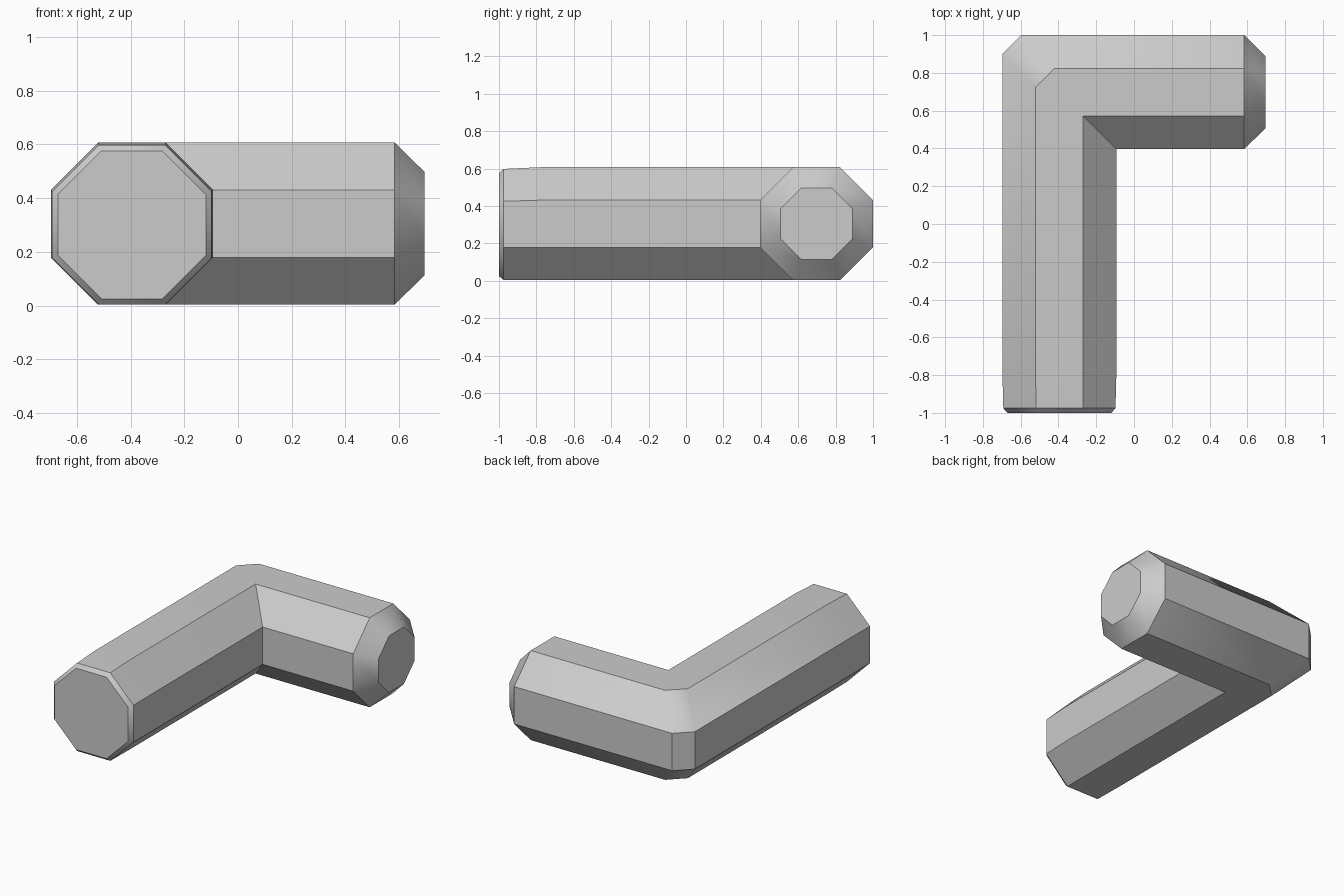
import bpy, bmesh, math

cube = bpy.data.objects.get("Cube")
if cube:
    bpy.data.objects.remove(cube, do_unlink=True)

grey = bpy.data.materials.new("plain grey")
grey.use_nodes = True
colour = (0.6, 0.6, 0.6, 1)
grey.diffuse_color = colour
grey.node_tree.nodes["Principled BSDF"].inputs["Base Color"].default_value = colour

AXIS_X, AXIS_Y, MID_Z = -0.395, 0.698, 0.305
HALF, FLAT, CHAMFER = 0.302, 0.126, 0.1


def octagon(half, flat):
    """Cross-section as (outward, up) offsets; outward is away from the bend."""
    return [(half, flat), (flat, half), (-flat, half), (-half, flat),
            (-half, -flat), (-flat, -half), (flat, -half), (half, -flat)]


def long_ring(y, half, flat, z=MID_Z):
    return [(AXIS_X - u, y, z + v) for u, v in octagon(half, flat)]


def short_ring(x, half, flat):
    return [(x, AXIS_Y + u, MID_Z + v) for u, v in octagon(half, flat)]


def elbow_ring(along_x, along_y):
    """Mitred ring, pulled back along one arm on the outer side only."""
    return [(AXIS_X - u + (along_x if u > 0 else 0),
             AXIS_Y + u - (along_y if u > 0 else 0), MID_Z + v)
            for u, v in octagon(HALF, FLAT)]


# Rings from the front cap, round the elbow, to the end of the short arm
rings = [
    long_ring(-1.0, 0.275, 0.114, 0.3),
    long_ring(-0.975, 0.297, 0.124, 0.301),
    long_ring(-0.78, HALF, FLAT),
    elbow_ring(0, CHAMFER),
    elbow_ring(CHAMFER, 0),
    short_ring(0.583, HALF, FLAT),
    short_ring(0.695, 0.192, 0.08),
]

bm = bmesh.new()
loops = [[bm.verts.new(p) for p in ring] for ring in rings]
for a, b in zip(loops, loops[1:]):
    for i in range(8):
        j = (i + 1) % 8
        bm.faces.new((a[i], a[j], b[j], b[i]))
bm.faces.new(loops[0])
bm.faces.new(loops[-1])
# Close the inner side of the mitre to single points
bmesh.ops.remove_doubles(bm, verts=bm.verts, dist=0.0005)
bmesh.ops.recalc_face_normals(bm, faces=bm.faces)

mesh = bpy.data.meshes.new("elbow_pipe")
bm.to_mesh(mesh)
bm.free()
mesh.materials.append(grey)
pipe = bpy.data.objects.new("elbow_pipe", mesh)
bpy.context.collection.objects.link(pipe)

# Soft shading over the corner, crisp octagon edges
bpy.ops.object.select_all(action='DESELECT')
pipe.select_set(True)
bpy.context.view_layer.objects.active = pipe
bpy.ops.object.shade_smooth_by_angle(angle=math.radians(35))
